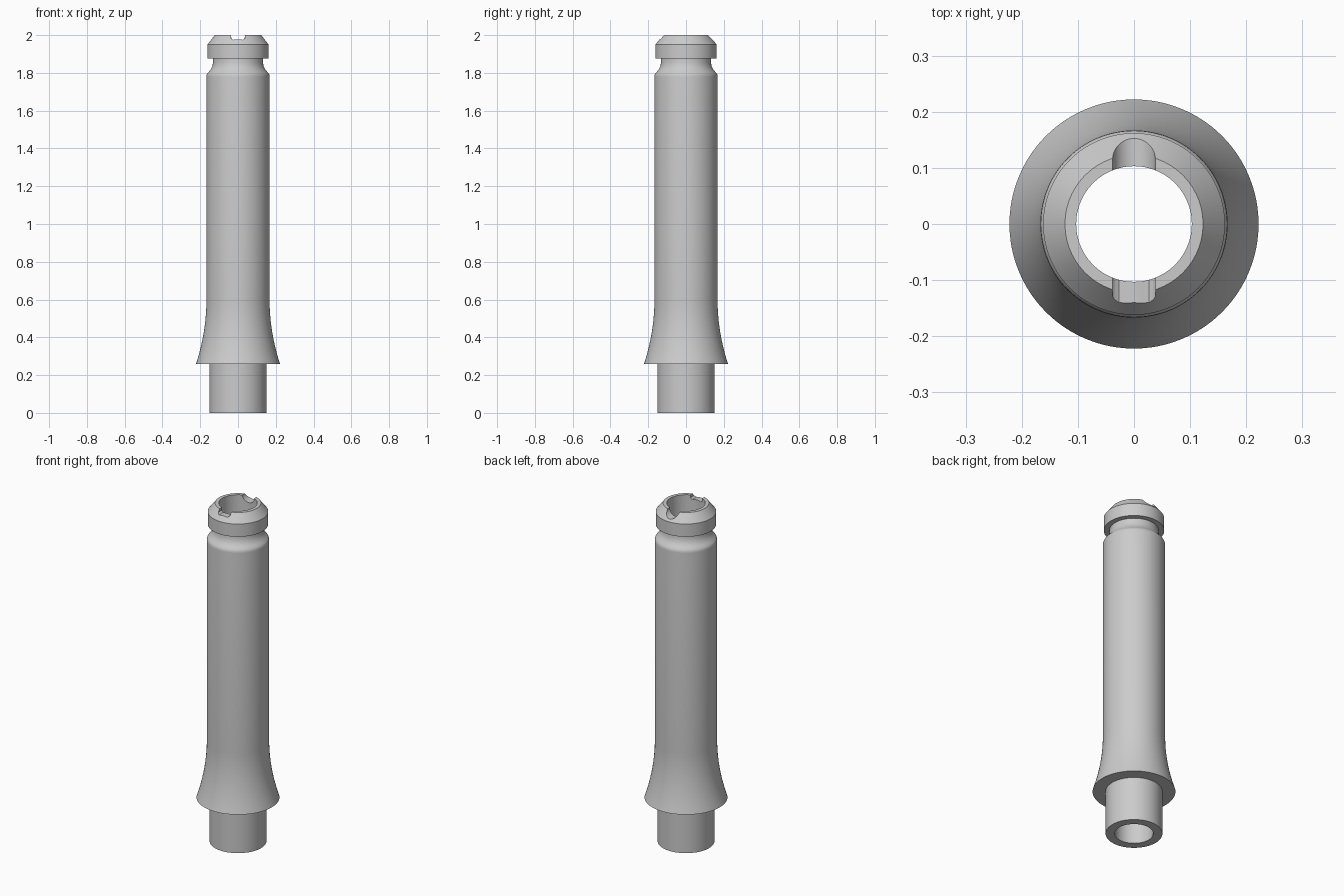
import bpy, bmesh, math

cube = bpy.data.objects.get("Cube")
if cube:
    bpy.data.objects.remove(cube, do_unlink=True)

SIDES = 96
BORE = 0.103

grey = bpy.data.materials.new("light grey")
grey.use_nodes = True
colour = (0.6, 0.6, 0.6, 1)
grey.diffuse_color = colour
grey.node_tree.nodes["Principled BSDF"].inputs["Base Color"].default_value = colour


def make_object(name, bm):
    bmesh.ops.recalc_face_normals(bm, faces=bm.faces)
    mesh = bpy.data.meshes.new(name)
    bm.to_mesh(mesh)
    bm.free()
    mesh.materials.append(grey)
    obj = bpy.data.objects.new(name, mesh)
    bpy.context.collection.objects.link(obj)
    return obj


def lathe(name, profile):
    """Revolve a closed (radius, height) profile around z."""
    bm = bmesh.new()
    rings = []
    for i in range(SIDES):
        a = 2 * math.pi * i / SIDES
        rings.append([bm.verts.new((r * math.cos(a), r * math.sin(a), z)) for r, z in profile])
    n = len(profile)
    for i in range(SIDES):
        a, b = rings[i], rings[(i + 1) % SIDES]
        for j in range(n):
            k = (j + 1) % n
            bm.faces.new((a[j], b[j], b[k], a[k]))
    return make_object(name, bm)


def notch_cutter(name, outline, y0, y1):
    """Extrude an (x, z) outline along y."""
    bm = bmesh.new()
    face = bm.faces.new([bm.verts.new((x, y0, z)) for x, z in outline])
    moved = bmesh.ops.extrude_face_region(bm, geom=[face])["geom"]
    verts = [v for v in moved if isinstance(v, bmesh.types.BMVert)]
    bmesh.ops.translate(bm, verts=verts, vec=(0, y1 - y0, 0))
    obj = make_object(name, bm)
    obj.hide_render = True
    return obj


# Bottom spigot, flared skirt, long barrel, shoulder, neck and chamfered head
flare = [(0.167 + 0.055 * (1 - i / 16) ** 2, 0.26 + 0.34 * i / 16) for i in range(17)]
shoulder = [(0.167, 1.78), (0.166, 1.79), (0.162, 1.798), (0.153, 1.808),
            (0.143, 1.82), (0.136, 1.835), (0.132, 1.855)]
profile = ([(BORE, 0), (0.152, 0), (0.152, 0.26)] + flare + shoulder
           + [(0.132, 1.875), (0.162, 1.875), (0.162, 1.95), (0.123, 2.0), (BORE, 2.0)])
tube = lathe("hollow_tube", profile)

# Rounded notch at the back of the rim
arc = [(0.038 * math.cos(t), 2.0 - 0.038 * math.sin(t))
       for t in (math.pi * i / 20 for i in range(21))]
round_notch = notch_cutter("back_notch_cutter", arc + [(-0.038, 2.1), (0.038, 2.1)], 0.05, 0.25)

# Flatter notch at the front of the rim, with eased corners
flat = [(0.038, 1.984), (0.034, 1.979), (0.027, 1.975), (0, 1.978)]
flat += [(-x, z) for x, z in reversed(flat[:-1])]
flat_notch = notch_cutter("front_notch_cutter", flat + [(-0.038, 2.1), (0.038, 2.1)], -0.25, -0.05)

bpy.ops.object.select_all(action='DESELECT')
tube.select_set(True)
bpy.context.view_layer.objects.active = tube
for cutter in (round_notch, flat_notch):
    mod = tube.modifiers.new(cutter.name, 'BOOLEAN')
    mod.operation = 'DIFFERENCE'
    mod.solver = 'EXACT'
    mod.object = cutter
    bpy.ops.object.modifier_apply(modifier=mod.name)
    bpy.data.objects.remove(cutter, do_unlink=True)

bpy.ops.object.shade_smooth_by_angle(angle=math.radians(30))
